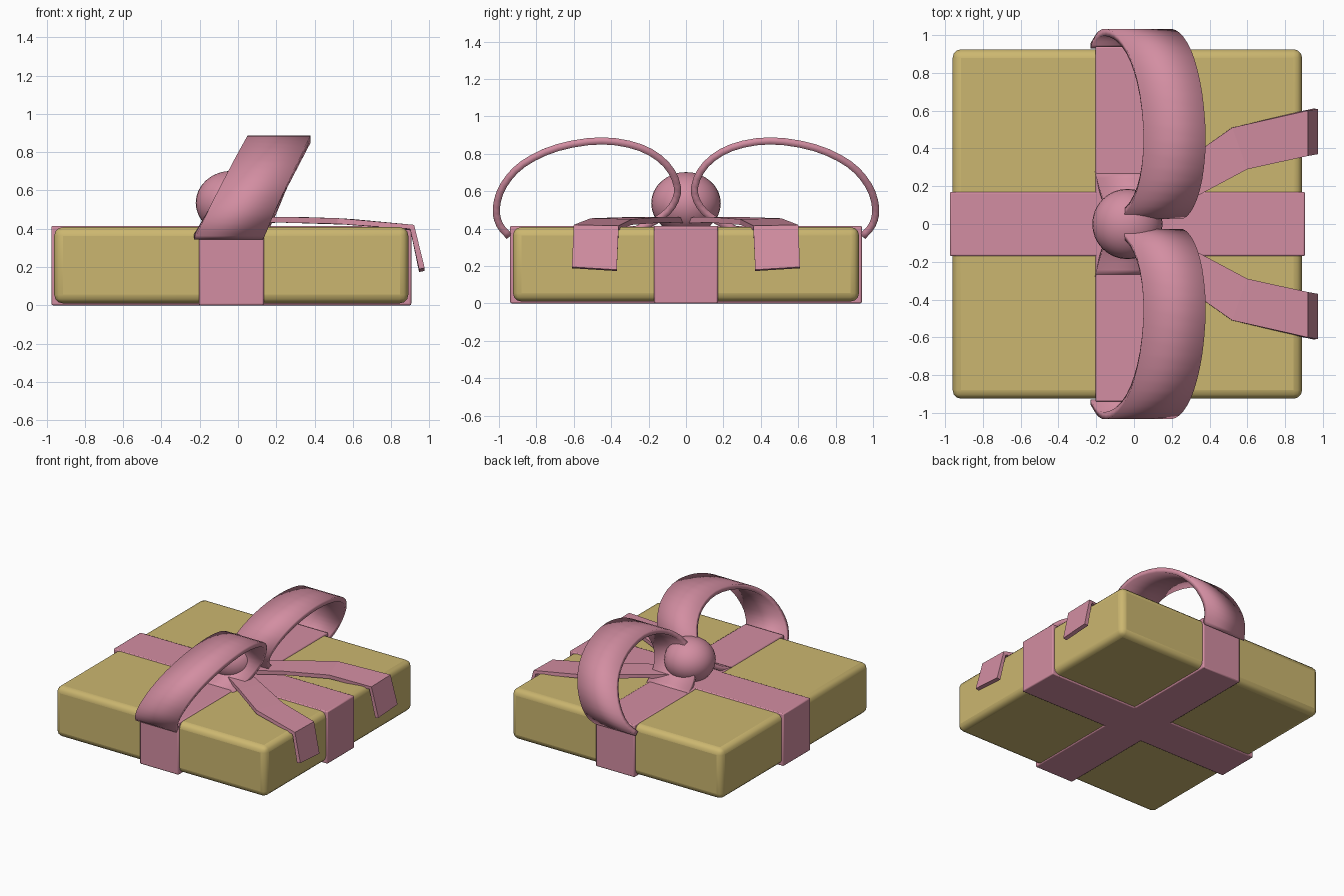
import bpy, bmesh, math
from mathutils import Vector

if "Cube" in bpy.data.objects:
    bpy.data.objects.remove(bpy.data.objects["Cube"])


def material(name, color):
    m = bpy.data.materials.new(name)
    m.diffuse_color = (*color, 1)
    m.use_nodes = True
    m.node_tree.nodes["Principled BSDF"].inputs["Base Color"].default_value = m.diffuse_color
    return m


GOLD = material("gold_paper", (0.60, 0.47, 0.16))
PINK = material("pink_ribbon", (0.65, 0.27, 0.36))


def activate(ob):
    bpy.ops.object.select_all(action='DESELECT')
    ob.select_set(True)
    bpy.context.view_layer.objects.active = ob


def block(name, lo, hi, bevel, segments, mat):
    """Bevelled box between two corners."""
    lo, hi = Vector(lo), Vector(hi)
    bpy.ops.mesh.primitive_cube_add(size=1, location=(lo + hi) / 2)
    ob = bpy.context.object
    ob.name = name
    ob.scale = hi - lo
    bpy.ops.object.transform_apply(location=False, rotation=False, scale=True)
    mod = ob.modifiers.new("bevel", 'BEVEL')
    mod.width, mod.segments = bevel, segments
    ob.data.materials.append(mat)
    activate(ob)
    bpy.ops.object.shade_smooth_by_angle(angle=math.radians(35))
    return ob


def strip(name, left, right, thickness, smooth):
    """Ribbon sheet between two edge paths, thickened below its outer side."""
    bm = bmesh.new()
    a = [bm.verts.new(p) for p in left]
    b = [bm.verts.new(p) for p in right]
    for i in range(len(a) - 1):
        bm.faces.new((a[i], b[i], b[i + 1], a[i + 1]))
    me = bpy.data.meshes.new(name)
    bm.to_mesh(me)
    bm.free()
    ob = bpy.data.objects.new(name, me)
    bpy.context.collection.objects.link(ob)
    me.materials.append(PINK)
    mod = ob.modifiers.new("thickness", 'SOLIDIFY')
    mod.thickness, mod.offset = thickness, -1
    activate(ob)
    if smooth:
        bpy.ops.object.shade_smooth_by_angle(angle=math.radians(35))
    return ob


def spline(pts, steps):
    """Smooth path through the given points."""
    p = [Vector(q) for q in pts]
    p = [2 * p[0] - p[1]] + p + [2 * p[-1] - p[-2]]
    out = []
    for i in range(1, len(p) - 2):
        a, b, c, d = p[i - 1:i + 3]
        for k in range(steps):
            t = k / steps
            out.append(0.5 * (2 * b + (c - a) * t + (2 * a - 5 * b + 4 * c - d) * t * t
                              + (3 * b - a - 3 * c + d) * t ** 3))
    return out + [p[-2]]


# Gift box and the two wrapped bands
block("gift_box", (-0.96, -0.925, 0.01), (0.89, 0.925, 0.408), 0.045, 3, GOLD)
block("long_band", (-0.975, -0.17, 0), (0.905, 0.17, 0.415), 0.008, 2, PINK)
block("cross_band", (-0.205, -0.94, 0), (0.135, 0.94, 0.415), 0.008, 2, PINK)

# Knot
bpy.ops.mesh.primitive_uv_sphere_add(segments=32, ring_count=16, radius=1,
                                     location=(-0.035, 0, 0.535))
knot = bpy.context.object
knot.name = "bow_knot"
knot.scale = (0.186, 0.186, 0.167)
knot.data.materials.append(PINK)
bpy.ops.object.shade_smooth()

# Bow loop profile (y, z), leaning towards +x with height
loop = spline([(0.93, 0.37, 0), (0.98, 0.43, 0), (0.995, 0.51, 0), (0.96, 0.62, 0),
               (0.86, 0.73, 0), (0.68, 0.815, 0), (0.45, 0.85, 0), (0.25, 0.815, 0),
               (0.12, 0.73, 0), (0.065, 0.62, 0), (0.09, 0.53, 0), (0.17, 0.46, 0),
               (0.28, 0.41, 0)], 3)
# Tail edges: inner and outer, ending in a hanging flap
tail_in = [(0.08, 0.00, 0.46), (0.30, 0.13, 0.462), (0.60, 0.29, 0.45),
           (0.92, 0.36, 0.415), (0.975, 0.37, 0.18)]
tail_out = [(0.00, 0.15, 0.46), (0.22, 0.30, 0.462), (0.52, 0.51, 0.455),
            (0.92, 0.60, 0.42), (0.975, 0.61, 0.195)]

for side, s in (("back", 1), ("front", -1)):
    left = [(-0.23 + 0.585 * (p.y - 0.37), s * p.x, p.y) for p in loop]
    right = [(0.13 + 0.52 * (p.y - 0.37), s * p.x, p.y) for p in loop]
    inner = [(x, s * y, z) for x, y, z in tail_in]
    outer = [(x, s * y, z) for x, y, z in tail_out]
    if s < 0:  # keep the outer side facing out when mirrored
        left, right = right, left
        inner, outer = outer, inner
    strip(side + "_bow_loop", left, right, 0.038, True)
    strip(side + "_ribbon_tail", outer, inner, 0.03, False)
